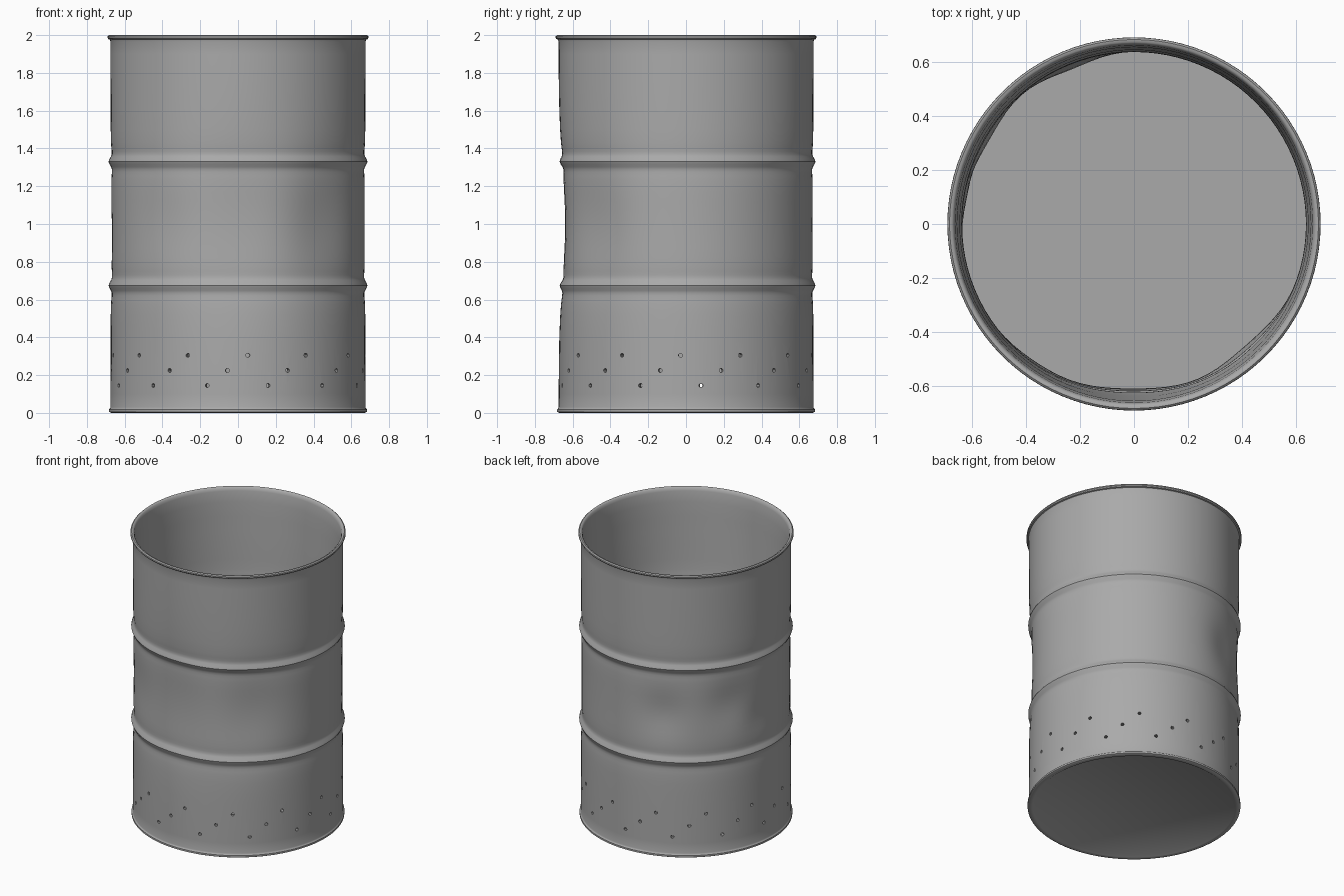
import bpy, bmesh, math

if "Cube" in bpy.data.objects:
    bpy.data.objects.remove(bpy.data.objects["Cube"])

SEG = 96
steel = bpy.data.materials.new("grey steel")
steel.diffuse_color = (0.40, 0.40, 0.40, 1)
steel.use_nodes = True
steel.node_tree.nodes["Principled BSDF"].inputs["Base Color"].default_value = steel.diffuse_color

# dents: angle in degrees, height, angular spread, height spread, depth
DENTS = [(-90, 1.0, 22, 0.42, 0.030), (-48, 1.0, 18, 0.30, 0.028),
         (112, 1.0, 13, 0.16, 0.022), (150, 1.05, 14, 0.16, 0.020),
         (170, 0.90, 10, 0.12, 0.012), (-125, 1.0, 14, 0.20, 0.010)]


def dent(angle, z):
    total = 0
    for a, h, sa, sz, depth in DENTS:
        d = (math.degrees(angle) - a + 180) % 360 - 180
        total += depth * math.exp(-(d / sa) ** 2 - ((z - h) / sz) ** 2)
    return total


def wall(z):
    """Outer radius of the wall with two rolled hoops."""
    r = 0.675 - 0.005 * math.exp(-((z - 1.0) / 0.4) ** 2)
    for h in (0.675, 1.33):
        d = z - h
        r += 0.021 * math.exp(-(d / 0.026) ** 2) - 0.008 * math.exp(-(d / 0.07) ** 2)
    return r


# wall heights, denser around the hoops
heights = [0.03, 0.1, 0.38, 0.45, 0.52]
for h in (0.675, 1.33):
    heights += [h + d for d in (-0.1, -0.075, -0.055, -0.04, -0.028, -0.014, 0,
                                0.014, 0.028, 0.04, 0.055, 0.075, 0.1)]
heights += [0.82, 0.87, 0.92, 0.97, 1.02, 1.07, 1.12, 1.17,
            1.5, 1.6, 1.7, 1.8, 1.9, 1.965]
heights.sort()

# closed lathe profile: underside, bottom rim, outer wall, top rim, inner wall, floor
profile = [(0.635, 0.012), (0.65, 0.002), (0.672, 0.0), (0.683, 0.006), (0.683, 0.018), (0.677, 0.024)]
profile += [(wall(z), z) for z in heights]
profile += [(0.678, 1.976), (0.687, 1.979), (0.691, 1.986), (0.690, 1.994), (0.683, 2.0),
            (0.674, 1.999), (0.667, 1.993), (0.662, 1.975)]
for z in reversed(heights[:-1]):
    thick = 0.018 + 0.013 * min(1, (1.965 - z) / 0.4)
    profile.append((wall(z) - thick, z))

bm = bmesh.new()
rings = []
for r, z in profile:
    ring = []
    for i in range(SEG):
        a = 2 * math.pi * i / SEG
        rr = r - dent(a, z)
        ring.append(bm.verts.new((rr * math.cos(a), rr * math.sin(a), z)))
    rings.append(ring)
for lo, hi in zip(rings, rings[1:]):
    for i in range(SEG):
        j = (i + 1) % SEG
        bm.faces.new((lo[i], lo[j], hi[j], hi[i]))
bm.faces.new(rings[0][::-1])   # underside
bm.faces.new(rings[-1])        # inside floor
bmesh.ops.recalc_face_normals(bm, faces=bm.faces)
mesh = bpy.data.meshes.new("barrel")
bm.to_mesh(mesh)
bm.free()
mesh.materials.append(steel)
barrel = bpy.data.objects.new("barrel", mesh)
bpy.context.collection.objects.link(barrel)

# air holes: rising rows of three around the base
bm = bmesh.new()
HOLES = 39
for k in range(HOLES):
    a = math.radians(-76.3) + 2 * math.pi * k / HOLES
    z = (0.145, 0.225, 0.305)[k % 3]
    u = (-math.sin(a), math.cos(a))
    ends = []
    for r in (0.58, 0.74):
        ends.append([])
        for s in range(8):
            t = 2 * math.pi * (s + 0.5) / 8
            du, dz = 0.011 * math.cos(t), 0.011 * math.sin(t)
            ends[-1].append(bm.verts.new((r * math.cos(a) + u[0] * du,
                                          r * math.sin(a) + u[1] * du, z + dz)))
    for s in range(8):
        n = (s + 1) % 8
        bm.faces.new((ends[0][s], ends[0][n], ends[1][n], ends[1][s]))
    bm.faces.new(ends[0][::-1])
    bm.faces.new(ends[1])
bmesh.ops.recalc_face_normals(bm, faces=bm.faces)
cut_mesh = bpy.data.meshes.new("hole_cutter")
bm.to_mesh(cut_mesh)
bm.free()
cut_mesh.materials.append(steel)
cutter = bpy.data.objects.new("hole_cutter", cut_mesh)
cutter.hide_render = True
bpy.context.collection.objects.link(cutter)

mod = barrel.modifiers.new("air_holes", 'BOOLEAN')
mod.operation = 'DIFFERENCE'
mod.solver = 'EXACT'
mod.object = cutter
bpy.context.view_layer.objects.active = barrel
barrel.select_set(True)
bpy.ops.object.modifier_apply(modifier=mod.name)
bpy.data.objects.remove(cutter)
bpy.ops.object.shade_smooth_by_angle(angle=math.radians(35))
